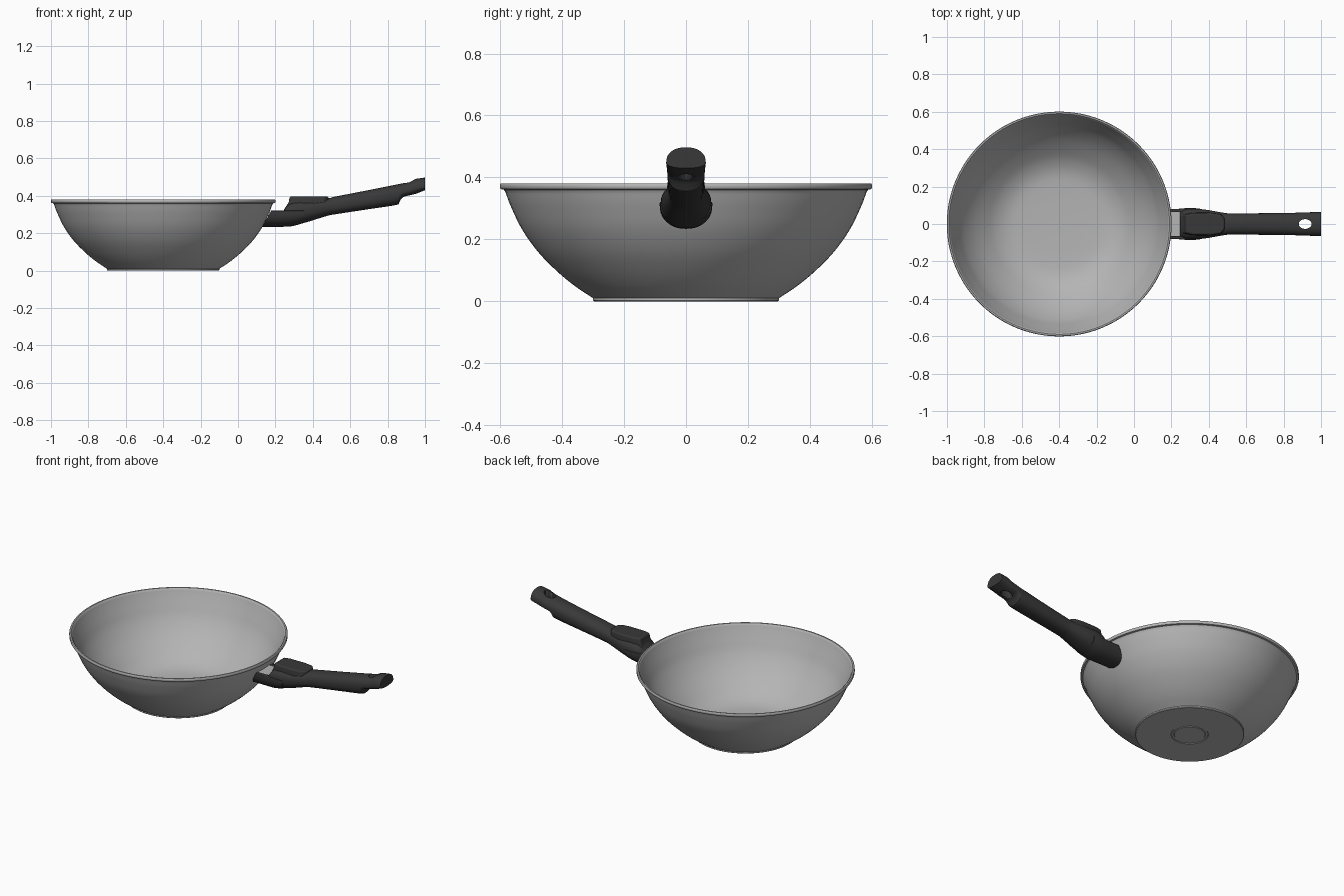
import bpy, bmesh, math
from mathutils import Vector

if "Cube" in bpy.data.objects:
    bpy.data.objects.remove(bpy.data.objects["Cube"])


def material(name, v):
    m = bpy.data.materials.new(name)
    m.diffuse_color = (v, v, v, 1)
    m.use_nodes = True
    m.node_tree.nodes["Principled BSDF"].inputs["Base Color"].default_value = m.diffuse_color
    return m


STEEL = material("brushed grey metal", 0.46)
BLACK = material("black plastic", 0.04)


def finish(bm, name, mat, angle=35):
    bmesh.ops.recalc_face_normals(bm, faces=bm.faces)
    me = bpy.data.meshes.new(name)
    bm.to_mesh(me)
    bm.free()
    ob = bpy.data.objects.new(name, me)
    bpy.context.collection.objects.link(ob)
    me.materials.append(mat)
    bpy.ops.object.select_all(action='DESELECT')
    ob.select_set(True)
    bpy.context.view_layer.objects.active = ob
    bpy.ops.object.shade_smooth_by_angle(angle=math.radians(angle))
    return ob


def skin(rings, name, mat, angle=35):
    """Join a list of equal closed rings, capping both ends."""
    bm = bmesh.new()
    vs = [[bm.verts.new(p) for p in r] for r in rings]
    n = len(vs[0])
    for a, b in zip(vs, vs[1:]):
        for i in range(n):
            j = (i + 1) % n
            bm.faces.new((a[i], a[j], b[j], b[i]))
    bm.faces.new(vs[0])
    bm.faces.new(vs[-1])
    return finish(bm, name, mat, angle)


def ring(cx, rx, ry, z, n=96):
    return [(cx + rx * math.cos(2 * math.pi * i / n), ry * math.sin(2 * math.pi * i / n), z)
            for i in range(n)]


def section(x, zb, zt, w, zm, nt=2.0, nb=2.0, slant=0.0, n=40):
    """Superellipse cross-section with separate top and bottom roundness."""
    pts = []
    for i in range(n):
        a = 2 * math.pi * i / n
        c, s = math.cos(a), math.sin(a)
        e = 2 / (nt if s > 0 else nb)
        h = (zt - zm) if s > 0 else (zm - zb)
        z = zm + h * math.copysign(abs(s) ** e, s)
        y = w * math.copysign(abs(c) ** e, c)
        pts.append((x + slant * (z - zb), y, z))
    return pts


def smooth(keys, steps=6):
    """Catmull-Rom interpolation through tuples."""
    out = []
    for i in range(len(keys) - 1):
        p = [Vector(keys[min(max(i + k, 0), len(keys) - 1)]) for k in (-1, 0, 1, 2)]
        for s in range(steps):
            t = s / steps
            out.append(tuple(0.5 * (2 * p[1] + (p[2] - p[0]) * t
                       + (2 * p[0] - 5 * p[1] + 4 * p[2] - p[3]) * t * t
                       + (3 * p[1] - p[0] - 3 * p[2] + p[3]) * t ** 3)))
    return out + [tuple(keys[-1])]


def cut(ob, cutter):
    cutter.hide_render = True
    cutter.hide_viewport = True
    m = ob.modifiers.new("cut", 'BOOLEAN')
    m.operation, m.solver, m.object = 'DIFFERENCE', 'EXACT', cutter


def bevel(ob, width, segments=4):
    m = ob.modifiers.new("bevel", 'BEVEL')
    m.width, m.segments, m.limit_method = width, segments, 'ANGLE'


def box(name, mat, x0, x1, y, z0, z1):
    r = [(x0, -y), (x1, -y), (x1, y), (x0, y)]
    return skin([[(a, b, z) for a, b in r] for z in (z0, z1)], name, mat)


# Bowl: underside, outer wall, rolled lip, inner wall, inner floor
outer = smooth([(0.3, 0.01), (0.36, 0.05), (0.42, 0.1), (0.48, 0.162),
                (0.53, 0.233), (0.565, 0.305), (0.583, 0.352)])
lip = [(0.588, 0.360), (0.598, 0.362), (0.601, 0.367), (0.601, 0.376), (0.598, 0.38), (0.59, 0.38)]
inner = smooth([(0.583, 0.372), (0.572, 0.345), (0.55, 0.297), (0.516, 0.23),
                (0.465, 0.162), (0.4, 0.1), (0.335, 0.053), (0.26, 0.026), (0.15, 0.018)])
base = [(0.085, 0.0), (0.088, 0.003), (0.1, 0.003), (0.103, 0.0), (0.297, 0.0), (0.3, 0.003)]
skin([ring(-0.4, r, r, z) for r, z in base + outer + lip + inner], "bowl", STEEL, 40)

# Trough-shaped bracket hugging the bowl wall
bracket = skin([section(x, zb, 0.322, w, 0.312, 8, 2.3, s)
                for x, zb, w, s in ((0.13, 0.234, 0.08, 0.55), (0.22, 0.234, 0.081, 0.2),
                                    (0.28, 0.236, 0.085, 0.0), (0.32, 0.245, 0.085, 0.0),
                                    (0.352, 0.257, 0.083, 0.0))],
               "handle_bracket", BLACK)
cut(bracket, box("bracket_slot_cutter", BLACK, 0.1, 0.3, 0.064, 0.29, 0.4))

# Metal tongue from the bowl, lying in the bracket
box("metal_tongue", STEEL, 0.16, 0.29, 0.0635, 0.285, 0.312)

# Grip: x, bottom, top, half width, widest height
keys = [(0.245, 0.25, 0.325, 0.066, 0.30), (0.275, 0.242, 0.365, 0.078, 0.312),
        (0.32, 0.247, 0.378, 0.081, 0.32), (0.38, 0.263, 0.378, 0.077, 0.325),
        (0.48, 0.294, 0.387, 0.06, 0.34), (0.53, 0.303, 0.398, 0.056, 0.35),
        (0.70, 0.329, 0.431, 0.058, 0.38), (0.845, 0.351, 0.46, 0.06, 0.41),
        (0.86, 0.362, 0.463, 0.06, 0.412), (0.88, 0.391, 0.467, 0.061, 0.42),
        (0.92, 0.402, 0.477, 0.062, 0.43), (0.945, 0.409, 0.489, 0.063, 0.44),
        (0.985, 0.424, 0.496, 0.064, 0.447), (0.999, 0.43, 0.497, 0.063, 0.449)]
grip = skin([section(*k, 2.3, 2.4) for k in smooth(keys, 4)], "handle_grip", BLACK)
cut(grip, skin([ring(0.915, 0.034, 0.026, z, 40) for z in (0.3, 0.6)],
               "hanging_hole_cutter", BLACK))

# Raised thumb pad on top of the grip
outline = [(0.25, -0.05), (0.30, -0.06), (0.41, -0.061), (0.465, -0.053), (0.484, -0.03),
           (0.484, 0.03), (0.465, 0.053), (0.41, 0.061), (0.30, 0.06), (0.25, 0.05)]
pad_rings = []
for z, lean, k in ((0.322, 0.0, 1.0), (0.37, 0.85, 1.0), (0.396, 1.0, 0.94)):
    pad_rings.append([(x + lean * 0.026 * max(0, (0.484 - x) / 0.234) ** 2, y * k, z)
                      for x, y in outline])
pad = skin(pad_rings, "thumb_pad", BLACK)
bevel(pad, 0.008)
